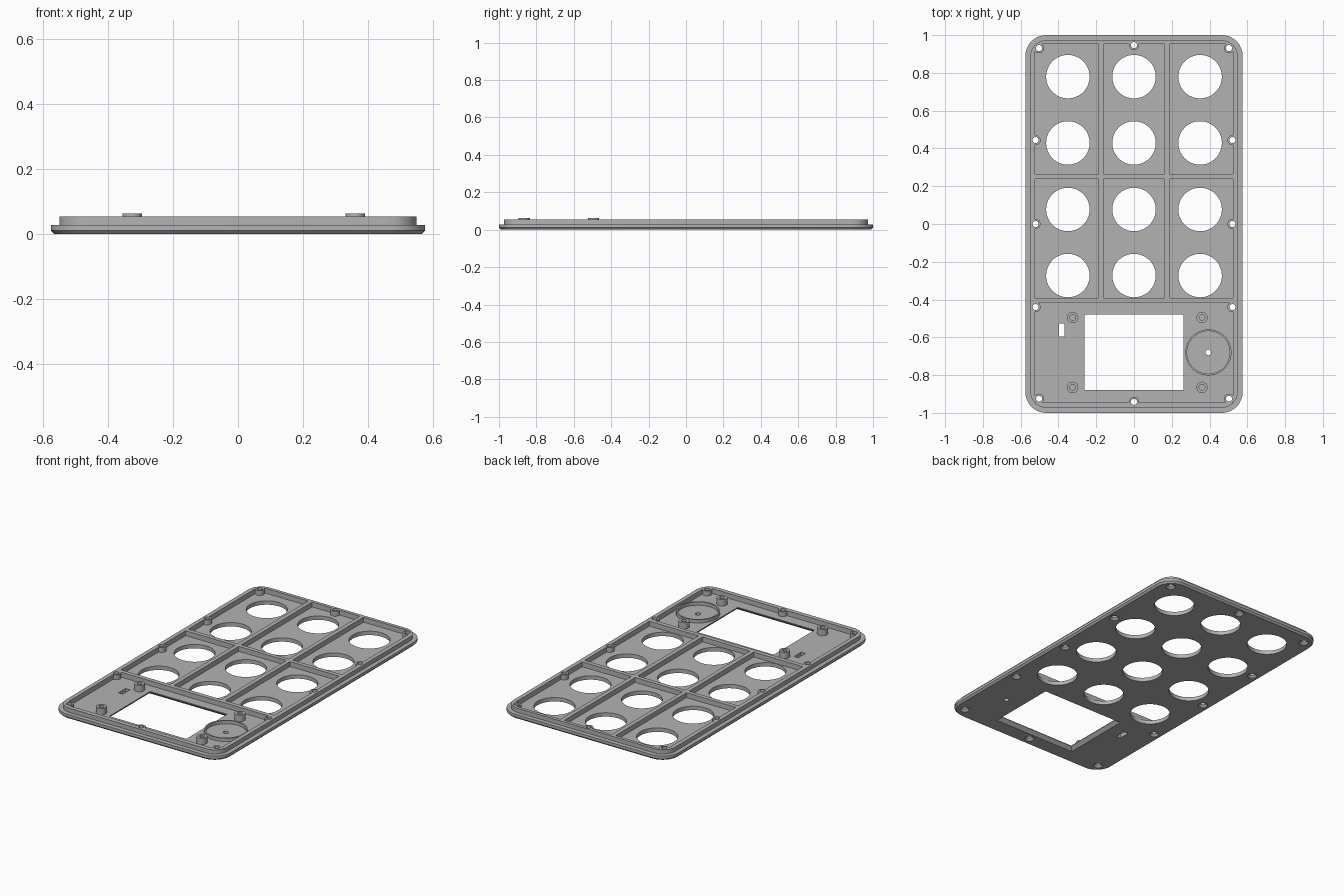
import bpy, bmesh, math

if "Cube" in bpy.data.objects:
    bpy.data.objects.remove(bpy.data.objects["Cube"], do_unlink=True)

FLOOR, FLANGE, RIM, POST = 0.024, 0.028, 0.054, 0.063

grey = bpy.data.materials.new("plain grey plastic")
grey.use_nodes = True
colour = (0.45, 0.45, 0.45, 1)
grey.diffuse_color = colour
grey.node_tree.nodes["Principled BSDF"].inputs["Base Color"].default_value = colour


def circle(x, y, r, n=48):
    return [(x + r * math.cos(math.tau * i / n), y + r * math.sin(math.tau * i / n))
            for i in range(n)]


def rect(x0, x1, y0, y1):
    return [(x0, y0), (x1, y0), (x1, y1), (x0, y1)]


def rounded(hx, hy, r, n=10):
    pts = []
    for q, (sx, sy) in enumerate([(1, 1), (-1, 1), (-1, -1), (1, -1)]):
        for i in range(n + 1):
            a = math.pi / 2 * (q + i / n)
            pts.append((sx * (hx - r) + r * math.cos(a), sy * (hy - r) + r * math.sin(a)))
    return pts


def stack(bm, levels, closed=False):
    """Skin a list of (height, outline); cap the ends or join them into a loop."""
    loops = [[bm.verts.new((x, y, z)) for x, y in pts] for z, pts in levels]
    pairs = list(zip(loops, loops[1:]))
    if closed:
        pairs.append((loops[-1], loops[0]))
    else:
        bm.faces.new(loops[0][::-1])
        bm.faces.new(loops[-1])
    for a, b in pairs:
        for i in range(len(a)):
            j = (i + 1) % len(a)
            bm.faces.new((a[i], a[j], b[j], b[i]))


def make(name, solids, closed=False):
    bm = bmesh.new()
    for levels in solids:
        stack(bm, levels, closed)
    bmesh.ops.recalc_face_normals(bm, faces=bm.faces)
    mesh = bpy.data.meshes.new(name)
    bm.to_mesh(mesh)
    bm.free()
    mesh.materials.append(grey)
    ob = bpy.data.objects.new(name, mesh)
    bpy.context.collection.objects.link(ob)
    return ob


def activate(ob):
    bpy.ops.object.select_all(action='DESELECT')
    ob.select_set(True)
    bpy.context.view_layer.objects.active = ob


def cut(ob, cutter):
    mod = ob.modifiers.new("cut", 'BOOLEAN')
    mod.operation, mod.solver, mod.object = 'DIFFERENCE', 'EXACT', cutter
    activate(ob)
    bpy.ops.object.modifier_apply(modifier=mod.name)
    bpy.data.objects.remove(cutter, do_unlink=True)


# Screw positions around the rim
screws = [(0, 0.947), (0, -0.942)]
for s in (-1, 1):
    screws += [(s * 0.521, y) for y in (0.444, 0, -0.44)]
    screws += [(s * 0.503, 0.931), (s * 0.503, -0.925)]

# Cover plate: chamfered flange with a stepped rim
outer, lip = rounded(0.575, 1, 0.11), rounded(0.549, 0.973, 0.085)
cover = make("cover_plate", [[(0, rounded(0.564, 0.989, 0.1)), (0.011, outer),
                              (FLANGE, outer), (FLANGE, lip), (RIM, lip)]])

# Pockets between the ribs, leaving screw bosses standing
columns = [(-0.523, -0.188), (-0.162, 0.162), (0.188, 0.523)]
pockets = [rect(*c, *r) for c in columns for r in [(0.264, 0.953), (-0.391, 0.238)]]
pockets.append(rect(-0.523, 0.523, -0.945, -0.418))
pocket_cutter = make("pocket_cutter", [[(FLOOR, p), (0.1, p)] for p in pockets])
bosses = [circle(x, y, 0.0265, 24) for x, y in screws]
cut(pocket_cutter, make("boss_cutter", [[(-0.1, b), (0.2, b)] for b in bosses]))
cut(cover, pocket_cutter)

# Twelve round button openings, sound hole and side slot
openings = [circle(x, y, 0.115, 64) for x in (-0.35, 0, 0.35)
            for y in (0.78, 0.429, 0.077, -0.273)]
openings += [circle(0.394, -0.68, 0.015, 24), rect(-0.397, -0.368, -0.596, -0.527)]
holes = [[(-0.1, o), (0.1, o)] for o in openings]

# Countersunk screw holes
for x, y in screws:
    wide, narrow = circle(x, y, 0.028, 24), circle(x, y, 0.016, 24)
    holes.append([(-0.1, wide), (0.002, wide), (0.014, narrow), (0.1, narrow)])


# Screen window, flared toward the underside
def window(grow):
    return rect(-0.262 - grow, 0.262 + grow, -0.878 - grow, -0.48 + grow)


holes.append([(-0.005, window(0.025)), (0.02, window(0)), (0.1, window(0))])
cut(cover, make("hole_cutter", holes))


# Hollow upright tube
def tube(x, y, r_out, r_in, top, n):
    o, i = circle(x, y, r_out, n), circle(x, y, r_in, n)
    return [(FLOOR - 0.006, o), (top, o), (top, i), (FLOOR - 0.006, i)]


posts = make("screen_posts", [tube(x, y, 0.03, 0.015, POST, 32)
                              for x in (-0.325, 0.36) for y in (-0.495, -0.865)], True)
ring = make("sounder_ring", [tube(0.394, -0.68, 0.122, 0.113, 0.044, 64)], True)

for ob in (cover, posts, ring):
    activate(ob)
    bpy.ops.object.shade_smooth_by_angle(angle=math.radians(25))
